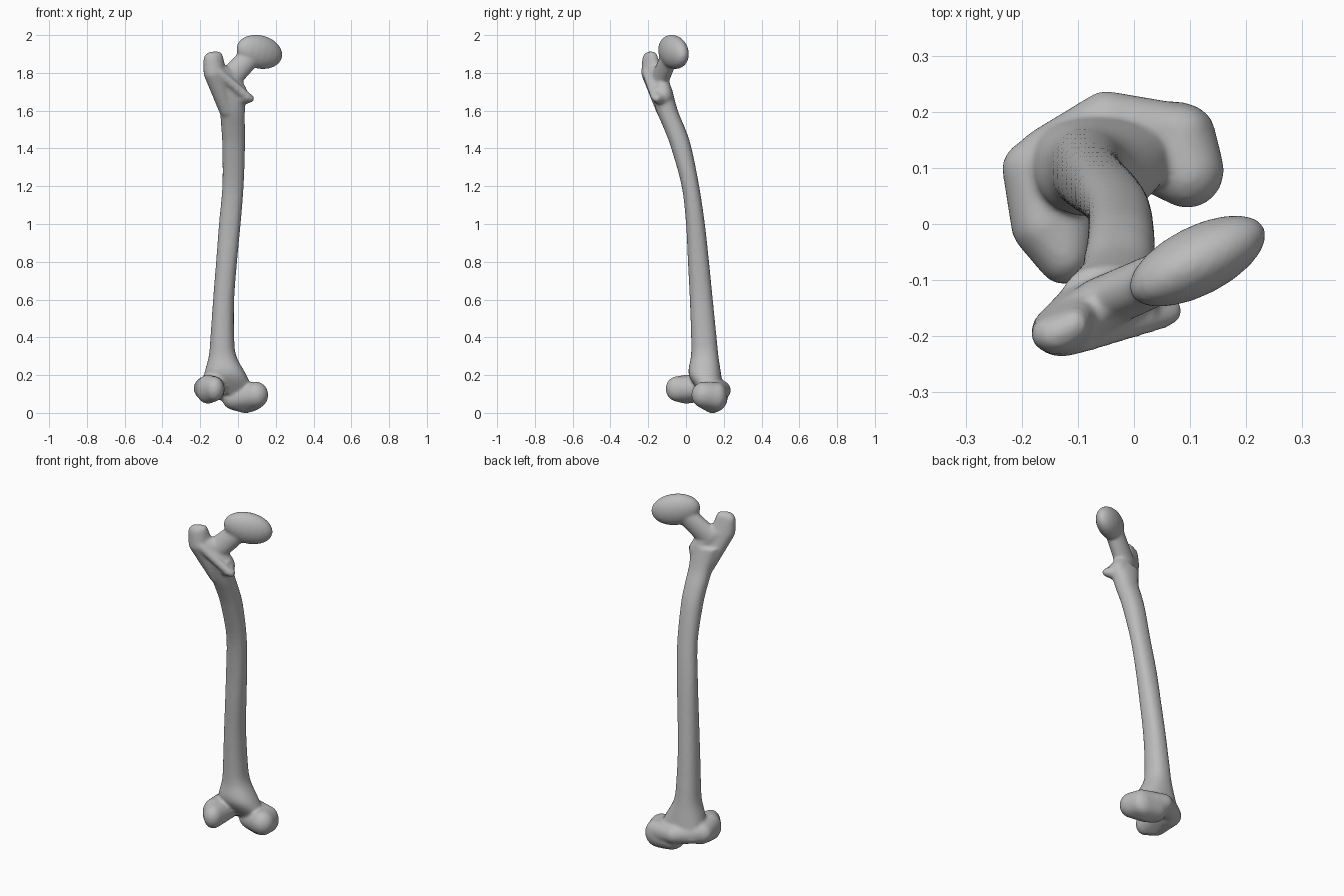
import bpy
import bmesh
from math import sin, cos, pi, copysign
from mathutils import Vector, Euler

cube = bpy.data.objects.get("Cube")
if cube:
    bpy.data.objects.remove(cube, do_unlink=True)

bone_grey = bpy.data.materials.new("bone_grey")
bone_grey.use_nodes = True
colour = (0.5, 0.5, 0.5, 1)
bone_grey.diffuse_color = colour
bsdf = bone_grey.node_tree.nodes["Principled BSDF"]
bsdf.inputs["Base Color"].default_value = colour
bsdf.inputs["Roughness"].default_value = 0.6

bm = bmesh.new()


def ball_points(centre, radii, turn=(0, 0, 0), rows=12, cols=20):
    """Points over an ellipsoid."""
    rot = Euler(turn).to_matrix()
    points = []
    for i in range(rows + 1):
        a = pi * i / rows
        for j in range(cols if 0 < i < rows else 1):
            b = 2 * pi * j / cols
            p = Vector((sin(a) * cos(b) * radii[0], sin(a) * sin(b) * radii[1], cos(a) * radii[2]))
            points.append(rot @ p + Vector(centre))
    return points


def hull(*balls):
    """Tight skin stretched over several ellipsoids."""
    verts = [bm.verts.new(p) for ball in balls for p in ball_points(*ball)]
    bmesh.ops.convex_hull(bm, input=verts)
    bmesh.ops.delete(bm, geom=[v for v in verts if v.is_valid and not v.link_faces], context='VERTS')


def round_ball(x, y, z, r):
    return (x, y, z), (r, r, r)


def catmull(a, b, c, d, t):
    return [0.5 * (2 * q + (r - p) * t + (2 * p - 5 * q + 4 * r - s) * t ** 2
                   + (3 * q - p - 3 * r + s) * t ** 3) for p, q, r, s in zip(a, b, c, d)]


def loft(sections, sides=24, steps=5):
    """Closed tube through (z, x_min, x_max, y_min, y_max) sections."""
    s = [sections[0]] + sections + [sections[-1]]
    path = [catmull(*s[i:i + 4], k / steps) for i in range(len(s) - 3) for k in range(steps)]
    path.append(sections[-1])
    rings = []
    for z, x0, x1, y0, y1 in path:
        ring = []
        for j in range(sides):
            c, n = cos(2 * pi * j / sides), sin(2 * pi * j / sides)
            c, n = (copysign(abs(v) ** 0.88, v) for v in (c, n))
            ring.append(bm.verts.new(((x0 + x1 + (x1 - x0) * c) / 2, (y0 + y1 + (y1 - y0) * n) / 2, z)))
        rings.append(ring)
    for low, high in zip(rings, rings[1:]):
        for j in range(sides):
            k = (j + 1) % sides
            bm.faces.new((low[j], low[k], high[k], high[j]))
    bm.faces.new(rings[0][::-1])
    bm.faces.new(rings[-1])


# Bowed shaft with its flared lower end
loft([
    (0.10, -0.19, 0.09, 0.08, 0.20),
    (0.20, -0.18, 0.045, 0.015, 0.187),
    (0.30, -0.155, -0.008, 0.026, 0.172),
    (0.40, -0.146, -0.02, 0.027, 0.162),
    (0.60, -0.132, -0.02, 0.02, 0.142),
    (0.80, -0.116, -0.005, 0.01, 0.122),
    (1.00, -0.101, 0.014, 0.0, 0.10),
    (1.20, -0.083, 0.03, -0.023, 0.07),
    (1.40, -0.083, 0.037, -0.078, 0.03),
    (1.50, -0.088, 0.037, -0.115, -0.002),
    (1.60, -0.098, 0.037, -0.157, -0.043),
    (1.72, -0.13, 0.045, -0.19, -0.075),
])

# Egg-shaped head
hull(((0.113, -0.066, 1.911), (0.136, 0.062, 0.089), (0, 0.2, 0.47)))

# Neck and its root on the shaft
neck_root = ((-0.05, -0.138, 1.765), (0.06, 0.045, 0.068))
hull(neck_root, ((0.06, -0.09, 1.88), (0.055, 0.045, 0.06)))
hull(neck_root, ((0.0, -0.118, 1.68), (0.055, 0.047, 0.06)))

# Greater trochanter
hull(((-0.138, -0.196, 1.867), (0.046, 0.036, 0.046)),
     ((-0.105, -0.18, 1.885), (0.025, 0.03, 0.028)),
     ((-0.128, -0.19, 1.80), (0.055, 0.047, 0.05)),
     ((-0.055, -0.11, 1.60), (0.045, 0.048, 0.04)))
hull(((-0.12, -0.185, 1.80), (0.05, 0.045, 0.05)), neck_root)

# Crest running down to the lesser trochanter
crest_end = round_ball(0.05, -0.163, 1.672, 0.024)
hull(round_ball(-0.10, -0.205, 1.80, 0.027), crest_end)
hull(crest_end, round_ball(0.066, -0.155, 1.664, 0.021), round_ball(0.005, -0.125, 1.67, 0.045))

# Outer condyle, reaching forward
outer_back = ((-0.15, 0.10, 0.13), (0.086, 0.06, 0.068))
outer_front = ((-0.125, -0.05, 0.127), (0.052, 0.058, 0.066))
hull(outer_back, ((-0.16, 0.0, 0.125), (0.06, 0.06, 0.077)), outer_front)

# Inner condyle
inner_back = ((0.07, 0.165, 0.085), (0.075, 0.054, 0.077))
hull(inner_back,
     ((0.095, 0.095, 0.095), (0.066, 0.067, 0.07)),
     ((-0.01, 0.15, 0.075), (0.075, 0.07, 0.062)),
     ((0.04, 0.14, 0.07), (0.06, 0.06, 0.072)))

# Rounded saddle joining both condyles at the back
saddle = ((-0.05, 0.175, 0.12), (0.055, 0.063, 0.055))
hull(saddle, ((-0.14, 0.125, 0.13), (0.07, 0.05, 0.06)))
hull(saddle, ((0.08, 0.165, 0.10), (0.06, 0.05, 0.06)))

# Fuse everything into one smooth skin
bmesh.ops.recalc_face_normals(bm, faces=bm.faces[:])
mesh = bpy.data.meshes.new("thigh_bone")
bm.to_mesh(mesh)
bm.free()
bone = bpy.data.objects.new("thigh_bone", mesh)
bpy.context.scene.collection.objects.link(bone)
mesh.materials.append(bone_grey)

remesh = bone.modifiers.new("fuse", 'REMESH')
remesh.mode = 'VOXEL'
remesh.voxel_size = 0.008
remesh.use_smooth_shade = True
soften = bone.modifiers.new("soften", 'SMOOTH')
soften.factor = 0.5
soften.iterations = 8
